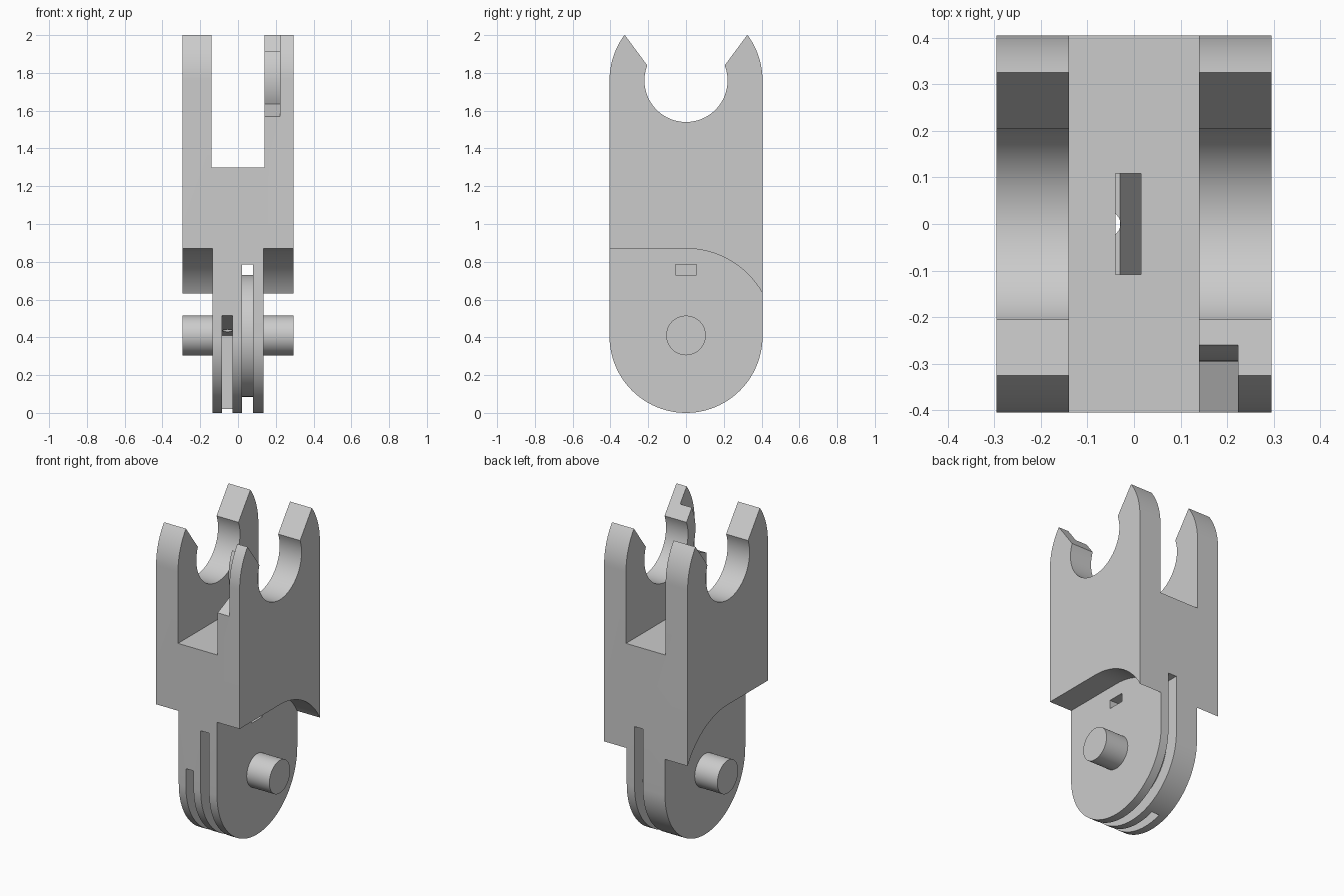
import bpy, bmesh, math

if "Cube" in bpy.data.objects:
    bpy.data.objects.remove(bpy.data.objects["Cube"])

grey = bpy.data.materials.new("plain_grey")
grey.use_nodes = True
GREY = (0.6, 0.6, 0.6, 1)
grey.diffuse_color = GREY
grey.node_tree.nodes["Principled BSDF"].inputs["Base Color"].default_value = GREY


def arc(cy, cz, r, start, end, steps=32):
    """Points of an arc, angles in degrees."""
    angles = [math.radians(start + (end - start) * i / steps) for i in range(steps + 1)]
    return [(cy + r * math.cos(a), cz + r * math.sin(a)) for a in angles]


def prism(name, outline, low, high, axis="x"):
    """Extrude a (y, z) outline along x, an (x, z) one along y, or an (x, y) one along z."""
    place = {"x": lambda p, t: (t, p[0], p[1]),
             "y": lambda p, t: (p[0], t, p[1]),
             "z": lambda p, t: (p[0], p[1], t)}[axis]
    bm = bmesh.new()
    ends = [[bm.verts.new(place(p, t)) for p in outline] for t in (low, high)]
    bm.faces.new(ends[0])
    bm.faces.new(ends[1])
    n = len(outline)
    for i in range(n):
        j = (i + 1) % n
        bm.faces.new((ends[0][i], ends[0][j], ends[1][j], ends[1][i]))
    bmesh.ops.recalc_face_normals(bm, faces=bm.faces)
    mesh = bpy.data.meshes.new(name)
    bm.to_mesh(mesh)
    bm.free()
    mesh.materials.append(grey)
    obj = bpy.data.objects.new(name, mesh)
    bpy.context.collection.objects.link(obj)
    return obj


def rect(a0, a1, b0, b1):
    return [(a0, b0), (a1, b0), (a1, b1), (a0, b1)]


def activate(obj):
    bpy.ops.object.select_all(action="DESELECT")
    obj.select_set(True)
    bpy.context.view_layer.objects.active = obj


def cut(obj, cutter):
    cutter.hide_render = True
    activate(obj)
    mod = obj.modifiers.new("cut", "BOOLEAN")
    mod.operation = "DIFFERENCE"
    mod.solver = "EXACT"
    mod.object = cutter
    bpy.ops.object.modifier_apply(modifier=mod.name)
    bpy.data.objects.remove(cutter)


HALF_X, HALF_Y, TONGUE = 0.295, 0.405, 0.135
PIN_Z, CLIP_Z = 0.41, 1.76

# Body: rounded foot, straight sides and an open clip at the top
tip = math.degrees(math.acos(0.325 / HALF_Y))
lip = math.degrees(math.acos(0.205 / 0.22))
outline = (arc(0, HALF_Y, HALF_Y, 180, 360, 48)
           + arc(0, CLIP_Z, HALF_Y, 0, tip, 12)
           + arc(0, CLIP_Z, 0.22, lip, -180 - lip, 48)
           + arc(0, CLIP_Z, HALF_Y, 180 - tip, 180, 12))
body = prism("body", outline, -HALF_X, HALF_X)

# Gap between the two fork arms
cut(body, prism("fork_gap", rect(-0.14, 0.14, 1.3, 2.2), -0.6, 0.6, "y"))

# Recessed cheeks that leave the narrow tongue below
cheek = [(-0.5, -0.1), (0.5, -0.1)] + arc(0, HALF_Y, 0.465, 0, 90) + [(-0.5, 0.87)]
for low, high in ((TONGUE, 0.4), (-0.4, -TONGUE)):
    cut(body, prism("cheek_cut", cheek, low, high))

# Relief on the inner front of the left arm
relief = ([(-0.5, 1.527), (-HALF_Y, 1.57)]
          + arc(0, 1.77, 0.295, 207.2, 152.8, 16)
          + [(-0.2, 2.1), (-0.5, 2.1)])
cut(body, prism("arm_relief", relief, 0.1, 0.223))

# Tall slot right through the tongue, with a window in its left wall
cut(body, prism("tall_slot", rect(-0.5, 0.5, -0.1, 0.785), 0.02, 0.08))
cut(body, prism("window", rect(-0.055, 0.055, 0.73, 0.785), 0.06, 0.2))

# Short slot, open at the front and bottom
short_slot = [(-0.5, -0.1), (0.125, -0.1), (0.125, 0.41), (-HALF_Y, 0.515), (-0.5, 0.515)]
cut(body, prism("short_slot", short_slot, -0.085, -0.03))

# Shaft from the fork floor, bending into the tall slot
shaft = [(-0.04, 1.4), (0.015, 1.4), (0.015, 1.05), (0.075, 0.77),
         (0.025, 0.77), (-0.03, 1.0), (-0.04, 1.0)]
cut(body, prism("shaft", shaft, -0.108, 0.108, "y"))

# Narrow round bore from the short slot up to the shaft
cut(body, prism("bore", arc(-0.0565, 0, 0.0275, 0, 345, 23), 0.3, 1.03, "z"))

# Disc inside the tall slot
disc = prism("inner_disc", arc(0, 0.4075, 0.3225, 0, 354, 59), 0.015, 0.085)

# Pivot pins on both sides
pin_outline = arc(0, PIN_Z, 0.105, 0, 352.5, 47)
left_pin = prism("left_pin", pin_outline, 0.11, HALF_X)
right_pin = prism("right_pin", pin_outline, -HALF_X, -0.11)

for obj in (body, disc, left_pin, right_pin):
    activate(obj)
    bpy.ops.object.shade_smooth_by_angle(angle=math.radians(25))
